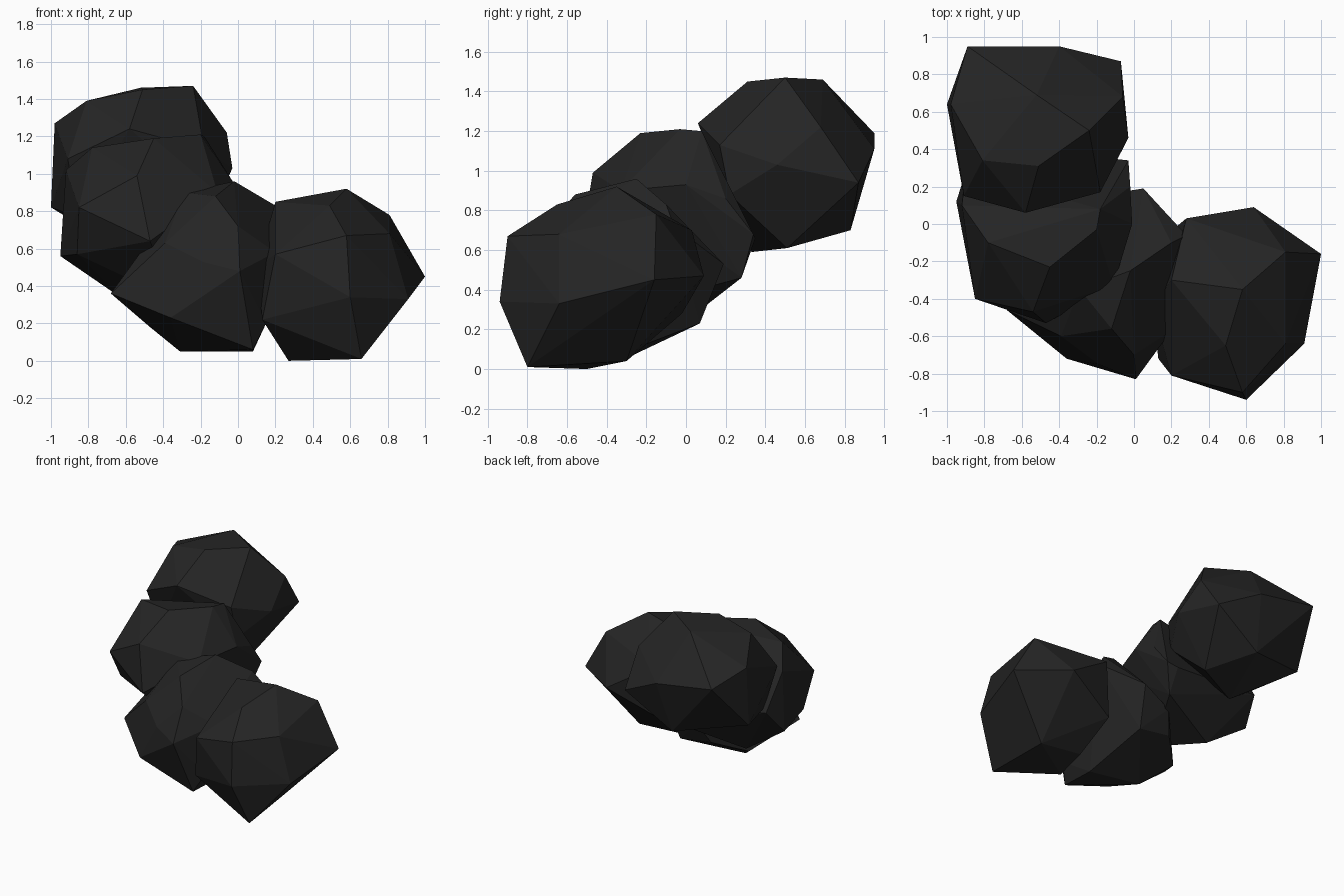
import bpy
import bmesh
from math import radians

# Remove the default cube only
default_cube = bpy.data.objects.get("Cube")
if default_cube:
    bpy.data.objects.remove(default_cube, do_unlink=True)

# One dark coal colour for every lump
coal = bpy.data.materials.new("coal_black")
coal_colour = (.018, .018, .018, 1)
coal.diffuse_color = coal_colour
coal.use_nodes = True
for node in coal.node_tree.nodes:
    if node.type == "BSDF_PRINCIPLED":
        node.inputs["Base Color"].default_value = coal_colour
        node.inputs["Roughness"].default_value = .9


def add_lump(name, corners):
    """Make a faceted lump by wrapping a convex skin around its corners."""
    bm = bmesh.new()
    for corner in corners:
        bm.verts.new(corner)
    bmesh.ops.convex_hull(bm, input=bm.verts[:])

    # Drop corners that ended up inside the skin
    loose = [v for v in bm.verts if not v.link_faces]
    bmesh.ops.delete(bm, geom=loose, context="VERTS")

    # Merge nearly flat neighbours into broad chipped facets
    bmesh.ops.dissolve_limit(
        bm,
        angle_limit=radians(4),
        verts=bm.verts[:],
        edges=bm.edges[:],
    )
    bmesh.ops.recalc_face_normals(bm, faces=bm.faces[:])
    for face in bm.faces:
        face.smooth = False

    mesh = bpy.data.meshes.new(name)
    bm.to_mesh(mesh)
    bm.free()
    mesh.materials.append(coal)
    lump = bpy.data.objects.new(name, mesh)
    bpy.context.scene.collection.objects.link(lump)
    return lump


# Lowest lump, at the front on the +x side
add_lump("front_lump", [
    (.58, -.35, .92), (.49, -.65, .83), (.2, -.3, .85),
    (.81, -.15, .78), (.81, -.64, .68), (.58, -.9, .67),
    (.28, .03, .7), (.64, .09, .47), (.2, -.81, .57),
    (1, -.16, .45), (.91, -.64, .33), (.6, -.94, .34),
    (.1, -.45, .5), (.13, -.72, .22), (.74, -.2, .22),
    (.66, -.8, .01), (.27, -.5, 0), (.62, -.3, .04),
    (.27, -.28, .07), (.22, -.02, .28),
])

# Second lump, tucked behind the first
add_lump("lower_middle_lump", [
    (-.02, -.25, .96), (-.12, -.56, .88), (-.29, -.35, .9),
    (.2, -.1, .83), (.28, -.06, .72), (0, -.7, .72),
    (-.39, -.6, .63), (.05, .19, .53), (-.19, -.75, .53),
    (.2, -.57, .58), (.01, -.83, .48), (-.68, -.46, .36),
    (-.36, -.72, .23), (.15, -.62, .2), (0, .07, .23),
    (-.27, .07, .27), (-.2, .15, .43), (.08, -.4, .05),
    (-.47, -.12, .18), (-.31, -.31, .05), (.08, -.68, .06),
])

# Third lump, higher on the -x side
add_lump("upper_middle_lump", [
    (-.2, -.03, 1.21), (-.18, .08, 1.2), (-.45, -.23, 1.19),
    (-.78, -.1, 1.14), (-.92, .1, 1.02), (-.54, -.47, .99),
    (-.01, 0, .93), (-.02, .2, .86), (-.11, -.33, .9),
    (-.85, -.4, .82), (-.03, .34, .68), (-.12, .35, .66),
    (-.47, -.53, .64), (-.95, .12, .56), (-.86, -.25, .57),
    (-.1, .28, .46), (-.6, .1, .32), (-.35, -.2, .33),
    (-.9, .28, .75),
])

# Highest lump, at the back
add_lump("back_lump", [
    (-.24, .5, 1.47), (-.52, .69, 1.46), (-.51, .31, 1.45),
    (-.81, .34, 1.39), (-.98, .64, 1.27), (-.58, .06, 1.24),
    (-.06, .68, 1.22), (-.89, .95, 1.19), (-.4, .95, 1.11),
    (-.18, .17, 1.13), (-.91, .15, 1.08), (-.03, .46, 1.03),
    (-.07, .87, .94), (-1, .64, .82), (-.46, .83, .7),
    (-.24, .51, .61), (-.62, .33, .59), (-.16, .22, .88),
    (-.86, .25, .77),
])
